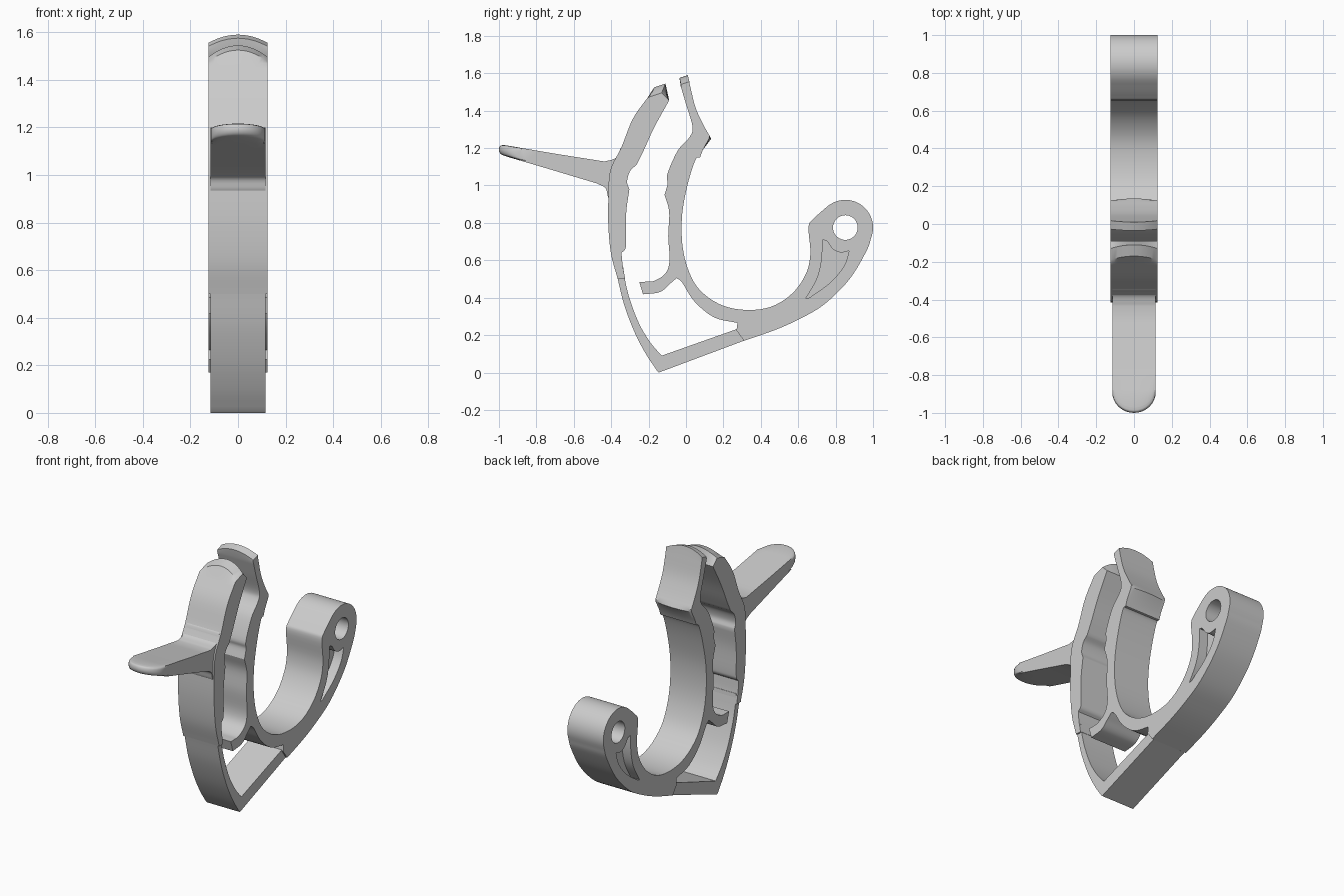
import bpy, bmesh, math
from mathutils import Vector

cube = bpy.data.objects.get("Cube")
if cube:
    bpy.data.objects.remove(cube, do_unlink=True)

grey = bpy.data.materials.new("plain grey")
grey.use_nodes = True
colour = (0.6, 0.6, 0.6, 1)
grey.diffuse_color = colour
grey.node_tree.nodes["Principled BSDF"].inputs["Base Color"].default_value = colour


def smooth(points, steps=5):
    """Catmull-Rom curve through (y, z) points; its ends stay sharp corners."""
    p = [Vector(q) for q in points]
    p = [2 * p[0] - p[1]] + p + [2 * p[-1] - p[-2]]
    out = []
    for a, b, c, d in zip(p, p[1:], p[2:], p[3:]):
        for i in range(steps):
            t = i / steps
            out.append(0.5 * (2 * b + (c - a) * t + (2 * a - 5 * b + 4 * c - d) * t * t
                              + (3 * b - a - 3 * c + d) * t ** 3))
    return out + [p[-2]]


def arc(centre, radius, start, end, steps=24):
    angles = [math.radians(start + (end - start) * i / steps) for i in range(steps + 1)]
    return [Vector((centre[0] + radius * math.cos(a), centre[1] + radius * math.sin(a)))
            for a in angles]


def outline(*runs):
    """Join runs into one closed outline without doubled points."""
    pts = []
    for q in (Vector(q) for run in runs for q in run):
        if not pts or (q - pts[-1]).length > 0.002:
            pts.append(q)
    if (pts[0] - pts[-1]).length < 0.002:
        pts.pop()
    return pts


def slab(name, pts, half, pulls=(), crown=lambda t: math.sin(t) ** 2, centre=0, slices=16):
    """Extrude a side outline across x; pulls shift nearby points towards the sides."""
    bm = bmesh.new()
    rows = []
    for i in range(slices + 1):
        t = math.pi * (i / slices - 0.5)
        row = []
        for p in pts:
            q = p.copy()
            for spot, reach, shift in pulls:
                if (p - Vector(spot)).length < reach:
                    q += Vector(shift) * crown(t)
            row.append(bm.verts.new((centre + half * math.sin(t), q.x, q.y)))
        rows.append(row)
    n = len(pts)
    for a, b in zip(rows, rows[1:]):
        for j in range(n):
            k = (j + 1) % n
            bm.faces.new((a[j], a[k], b[k], b[j]))
    bm.faces.new(rows[0])
    bm.faces.new(rows[-1])
    bmesh.ops.recalc_face_normals(bm, faces=bm.faces)
    mesh = bpy.data.meshes.new(name)
    bm.to_mesh(mesh)
    bm.free()
    mesh.materials.append(grey)
    obj = bpy.data.objects.new(name, mesh)
    bpy.context.collection.objects.link(obj)
    return obj


def activate(obj):
    bpy.ops.object.select_all(action='DESELECT')
    obj.select_set(True)
    bpy.context.view_layer.objects.active = obj


def cut(obj, cutter):
    activate(obj)
    mod = obj.modifiers.new("cut", 'BOOLEAN')
    mod.operation, mod.object, mod.solver = 'DIFFERENCE', cutter, 'EXACT'
    bpy.ops.object.modifier_apply(modifier=mod.name)
    bpy.data.objects.remove(cutter, do_unlink=True)


WIDE, NARROW = 0.125, 0.115

# Front jaw: curved outer back, ridged inner face, crowned tip
front_jaw = slab("front_jaw", outline(
    smooth([(-.365, .5), (-.4, .63), (-.415, .78), (-.415, .93), (-.405, 1.08),
            (-.345, 1.205), (-.285, 1.355), (-.205, 1.47)]),
    [(-.17, 1.525), (-.11, 1.545)],
    smooth([(-.09, 1.455), (-.17, 1.31), (-.225, 1.19), (-.265, 1.11)]),
    smooth([(-.265, 1.11), (-.3, 1.075), (-.315, 1.02), (-.303, .98)]),
    smooth([(-.303, .98), (-.32, .85), (-.32, .7), (-.325, .66), (-.345, .64)]),
    smooth([(-.345, .64), (-.338, .57), (-.325, .5)])),
    WIDE, [((-.14, 1.535), .05, (-.02, -.05))])

# Thin strap below the jaw, folding into the bottom bar
strap = slab("lower_strap", outline(
    smooth([(-.385, .58), (-.365, .5), (-.33, .36), (-.275, .215), (-.215, .1), (-.155, .01)]),
    [(-.145, 0), (.31, .17), (.28, .235), (-.13, .09)],
    smooth([(-.13, .09), (-.19, .16), (-.25, .26), (-.3, .39), (-.325, .49), (-.335, .56)])),
    NARROW)

# Lever handle with filleted root and round end
handle = slab("lever_handle", outline(
    smooth([(-.36, .92), (-.412, .93), (-.43, .985), (-.48, 1.012)]),
    smooth([(-.48, 1.012), (-.73, 1.087), (-.96, 1.155)], 3),
    smooth([(-.96, 1.155), (-.99, 1.168), (-1, 1.19), (-.993, 1.212), (-.97, 1.216)]),
    smooth([(-.97, 1.216), (-.7, 1.17), (-.435, 1.128)], 3),
    smooth([(-.435, 1.128), (-.375, 1.148), (-.345, 1.205), (-.32, 1.2)])),
    NARROW, [((-.98, 1.185), .06, (.11, -.025))], lambda t: 1 - math.cos(t))

# Rear jaw running down into the hook, with eye and catch lip
EYE = (.852, .775)
hook = slab("rear_jaw_and_hook", outline(
    [(-.035, 1.575), (.01, 1.59)],
    smooth([(.02, 1.54), (.05, 1.42), (.09, 1.33), (.135, 1.25)]),
    [(.09, 1.19)],
    smooth([(.075, 1.15), (.05, 1.135), (.01, 1.01), (-.02, .85), (-.02, .69), (.01, .555),
            (.07, .445), (.18, .365), (.31, .335), (.45, .35), (.565, .42), (.64, .525),
            (.665, .635), (.655, .775), (.68, .82), (.76, .892)]),
    arc(EYE, .148, 128, -15),
    smooth([(.99, .72), (.965, .65), (.875, .5), (.74, .365), (.605, .285), (.47, .225),
            (.31, .17)]),
    [(.27, .225)],
    smooth([(.275, .265), (.15, .295), (.045, .38), (-.02, .48), (-.05, .505)]),
    smooth([(-.05, .505), (-.085, .475), (-.14, .43), (-.23, .418)]),
    [(-.25, .485)],
    smooth([(-.225, .485), (-.17, .49), (-.11, .53), (-.088, .6), (-.095, .73), (-.09, .86),
            (-.115, .95)]),
    smooth([(-.115, .95), (-.098, 1.01), (-.1, 1.06), (-.045, 1.185), (.02, 1.26),
            (.035, 1.315), (0, 1.435), (-.028, 1.53)])),
    WIDE, [((-.012, 1.583), .03, (.008, -.035)), ((.135, 1.25), .01, (-.012, 0))])

cut(hook, slab("eye_cutter", arc(EYE, .066, 0, 350, 35), .2))

# Teardrop pocket recessed on each side of the hook
for side in (-1, 1):
    cut(hook, slab("pocket_cutter", outline(
        smooth([(.73, .71), (.755, .7), (.785, .66), (.825, .642), (.872, .65)]),
        smooth([(.872, .65), (.845, .57), (.77, .48), (.66, .4)]),
        smooth([(.64, .395), (.7, .5), (.725, .6), (.73, .71)])),
        .06, centre=side * .125, slices=2))

for part in (front_jaw, strap, handle, hook):
    activate(part)
    bpy.ops.object.shade_smooth_by_angle(angle=math.radians(30))
